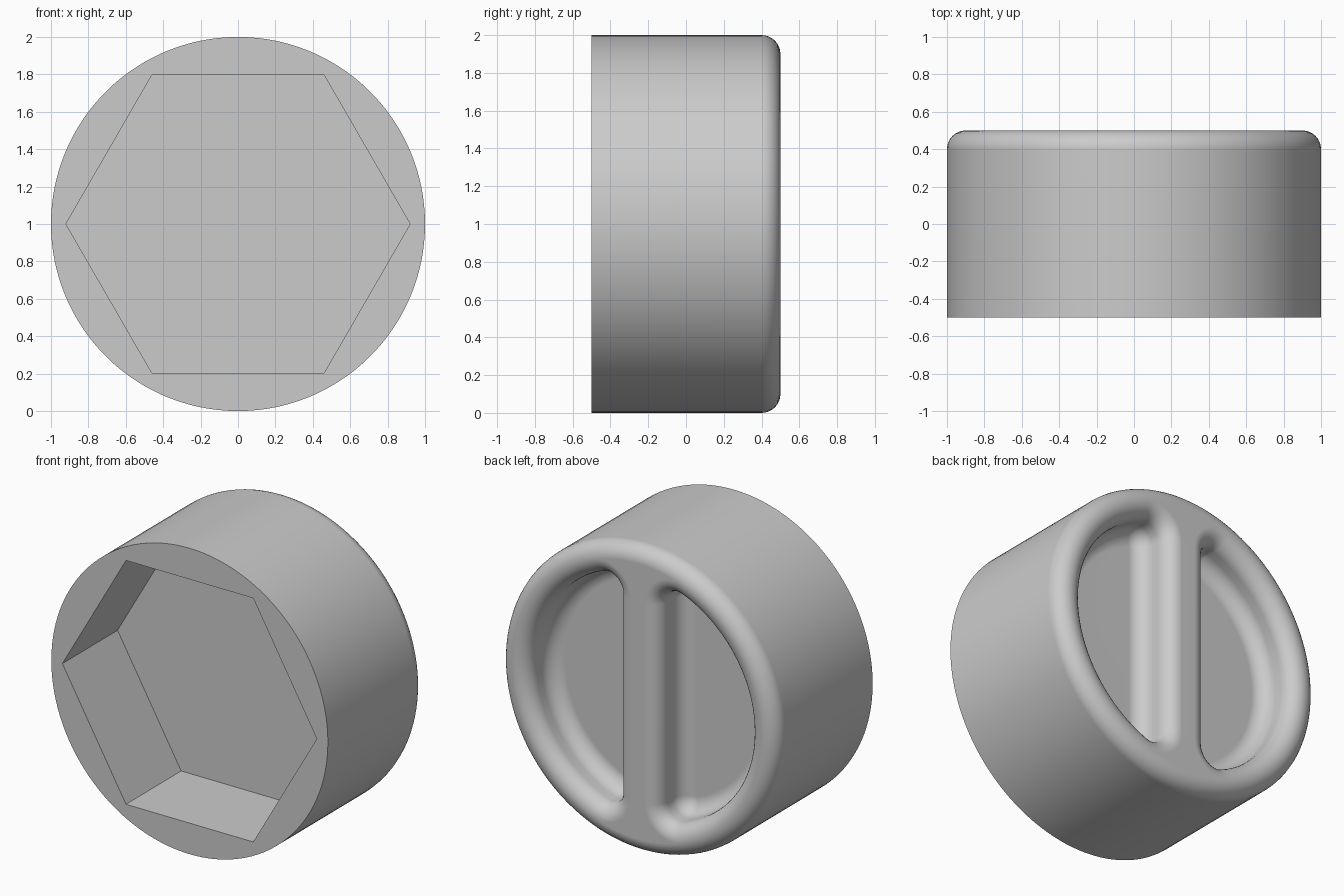
import bpy, bmesh
from math import sin, cos, pi, atan2, sqrt, radians

cube = bpy.data.objects.get("Cube")
if cube:
    bpy.data.objects.remove(cube)

FRONT, BACK, RADIUS, FILLET = -0.5, 0.5, 1.0, 0.1
HEX_RADIUS, HEX_FLOOR = 0.92, 0.07
POCKET_FLOOR, FLOOR_R, FLOOR_X = 0.25, 0.7, 0.25
ARC_STEPS, END_STEPS, CORNER_STEPS, FILLET_STEPS = 48, 14, 12, 8

corner_z = sqrt(FLOOR_R ** 2 - FLOOR_X ** 2)
tip = atan2(corner_z, FLOOR_X)      # angle where pocket arc meets the grip bar
bm = bmesh.new()


def span(a, b, steps):
    return [a + (b - a) * i / steps for i in range(steps + 1)]


def ring(points, y):
    return [bm.verts.new((x, y, z + RADIUS)) for x, z in points]


def circle(radius, angles):
    return [(radius * cos(a), radius * sin(a)) for a in angles]


def skin(rings):
    for a, b in zip(rings, rings[1:]):
        for i in range(len(a)):
            j = (i + 1) % len(a)
            bm.faces.new((a[i], a[j], b[j], b[i]))


def loop_edges(verts):
    return [bm.edges.new((v, verts[(i + 1) % len(verts)])) if not bm.edges.get((v, verts[(i + 1) % len(verts)]))
            else bm.edges.get((v, verts[(i + 1) % len(verts)])) for i, v in enumerate(verts)]


quarter = span(0, pi / 2, FILLET_STEPS)

# Outer shell: straight side with a rounded back edge
right_arc = span(-tip, tip, ARC_STEPS)
top_end = span(tip, pi - tip, END_STEPS)
angles = right_arc + top_end[1:-1] + [a + pi for a in right_arc] + [a + pi for a in top_end[1:-1]]
shell = [ring(circle(RADIUS, angles), FRONT)]
for t in quarter:
    r = RADIUS - FILLET + FILLET * cos(t)
    shell.append(ring(circle(r, angles), BACK - FILLET + FILLET * sin(t)))
skin(shell)

# Hexagonal socket in the front
hexagon = circle(HEX_RADIUS, [i * pi / 3 for i in range(6)])
socket = [ring(hexagon, FRONT), ring(hexagon, HEX_FLOOR)]
skin(socket)
bm.faces.new(socket[1])
bmesh.ops.triangle_fill(bm, use_beauty=True, edges=loop_edges(shell[0]) + loop_edges(socket[0]))

# Half-round pocket outline: (base point, outward angle)
outline = [(FLOOR_R * cos(a), FLOOR_R * sin(a), a) for a in right_arc]
outline += [(FLOOR_X, corner_z, a) for a in span(tip, pi, CORNER_STEPS)[1:]]
outline += [(FLOOR_X, -corner_z, a) for a in span(pi, 2 * pi - tip, CORNER_STEPS)[:-1]]


def offset(e, side):
    return [(side * (x + e * cos(a)), z + e * sin(a)) for x, z, a in outline]


# Pocket profile: concave floor fillet, short wall, convex lip
profile = [(FILLET * sin(t), POCKET_FLOOR + FILLET * (1 - cos(t))) for t in quarter]
profile += [(2 * FILLET - FILLET * cos(t), BACK - FILLET + FILLET * sin(t)) for t in quarter]
for side in (1, -1):
    pocket = [ring(offset(e, side), y) for e, y in profile]
    skin(pocket)
    bm.faces.new(pocket[0])

# Flat top of the grip bar between the two pockets
lip = offset(2 * FILLET, 1)
bar_side = lip[ARC_STEPS:] + lip[:1]
end_arc = circle(RADIUS - FILLET, top_end[1:-1])
bar = bar_side + [(x, -z) for x, z in end_arc]
bar += [(-x, -z) for x, z in bar]
bm.faces.new(ring(bar, BACK))

bmesh.ops.remove_doubles(bm, verts=bm.verts, dist=0.0002)
bmesh.ops.recalc_face_normals(bm, faces=bm.faces)

mesh = bpy.data.meshes.new("round_knob")
bm.to_mesh(mesh)
bm.free()
knob = bpy.data.objects.new("round_knob", mesh)
bpy.context.collection.objects.link(knob)

# Plain grey finish
grey = bpy.data.materials.new("light_grey")
grey.use_nodes = True
colour = (0.6, 0.6, 0.6, 1)
grey.diffuse_color = colour
grey.node_tree.nodes["Principled BSDF"].inputs["Base Color"].default_value = colour
mesh.materials.append(grey)

# Smooth curved surfaces, crisp socket edges
bpy.ops.object.select_all(action='DESELECT')
knob.select_set(True)
bpy.context.view_layer.objects.active = knob
bpy.ops.object.shade_smooth_by_angle(angle=radians(30))
weighted = knob.modifiers.new("weighted_normals", 'WEIGHTED_NORMAL')
weighted.keep_sharp = True
